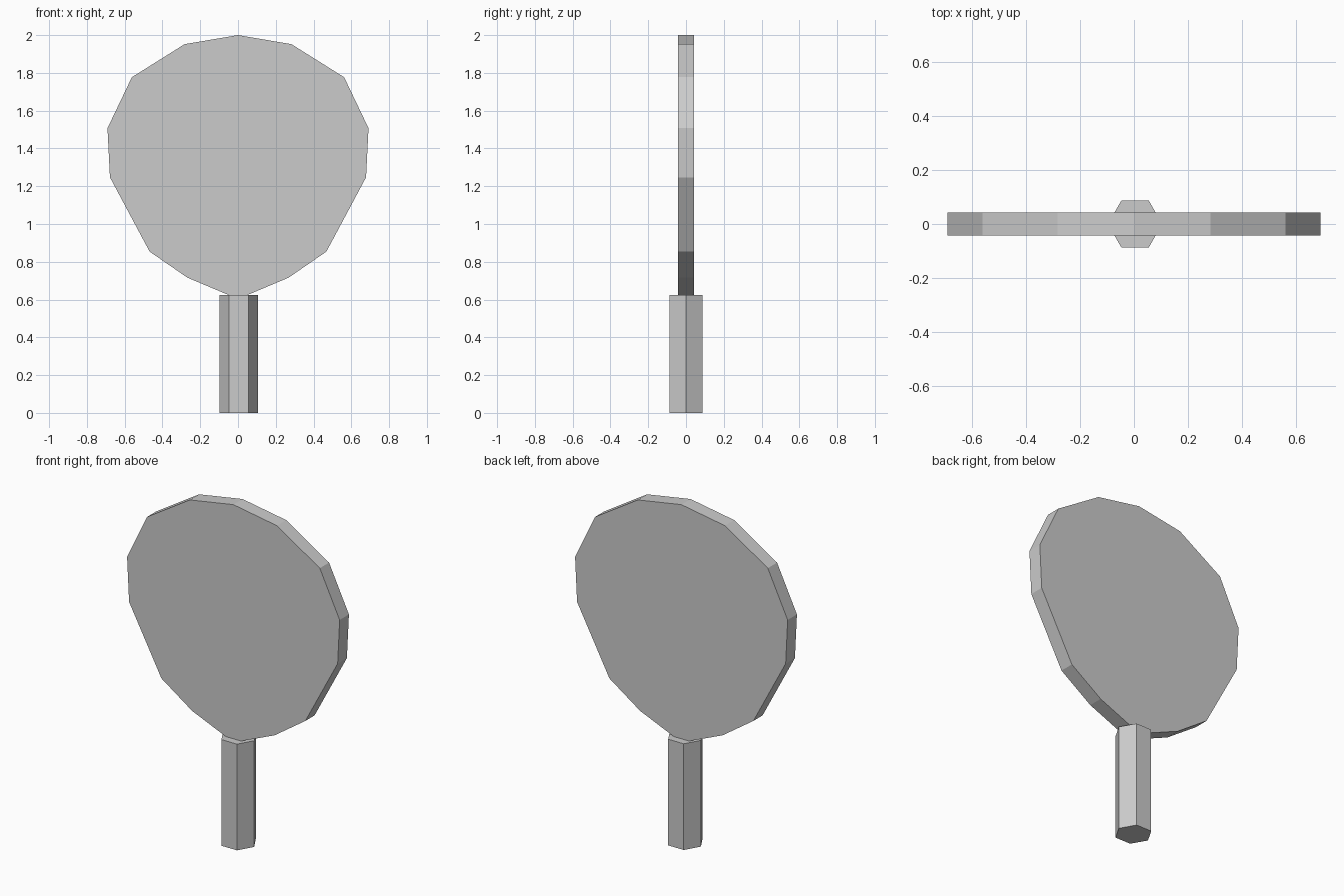
import bpy
import bmesh
from math import cos, sin, pi

cube = bpy.data.objects.get("Cube")
if cube:
    bpy.data.objects.remove(cube, do_unlink=True)

# One plain grey for the whole model
GREY = (0.6, 0.6, 0.6, 1.0)
grey = bpy.data.materials.new("plain grey")
grey.use_nodes = True
grey.diffuse_color = GREY
grey.node_tree.nodes["Principled BSDF"].inputs["Base Color"].default_value = GREY


def prism(name, outline, offset):
    """Extrude a closed flat outline by the offset vector, with flat shading."""
    bm = bmesh.new()
    base = bm.faces.new([bm.verts.new(p) for p in outline])
    cap = bmesh.ops.extrude_face_region(bm, geom=[base], use_keep_orig=True)
    moved = [v for v in cap["geom"] if isinstance(v, bmesh.types.BMVert)]
    bmesh.ops.translate(bm, verts=moved, vec=offset)
    bmesh.ops.recalc_face_normals(bm, faces=bm.faces)
    mesh = bpy.data.meshes.new(name)
    bm.to_mesh(mesh)
    bm.free()
    mesh.materials.append(grey)
    obj = bpy.data.objects.new(name, mesh)
    bpy.context.collection.objects.link(obj)
    return obj


# Blade: half outline from top to bottom, mirrored, extruded along y
half_thick = 0.043
half = [(0.283, 1.952), (0.562, 1.777), (0.691, 1.507),
        (0.678, 1.247), (0.468, 0.854), (0.268, 0.716)]
outline = [(0, 2.0)] + half + [(0, 0.603)] + [(-x, z) for x, z in reversed(half)]
prism("blade", [(x, -half_thick, z) for x, z in outline], (0, 2 * half_thick, 0))

# Handle: six-sided upright grip with flats facing front and back
radius, height, centre_x = 0.101, 0.624, 0.004
ring = [(centre_x + radius * cos(i * pi / 3), radius * sin(i * pi / 3), 0)
        for i in range(6)]
prism("handle", ring, (0, 0, height))
